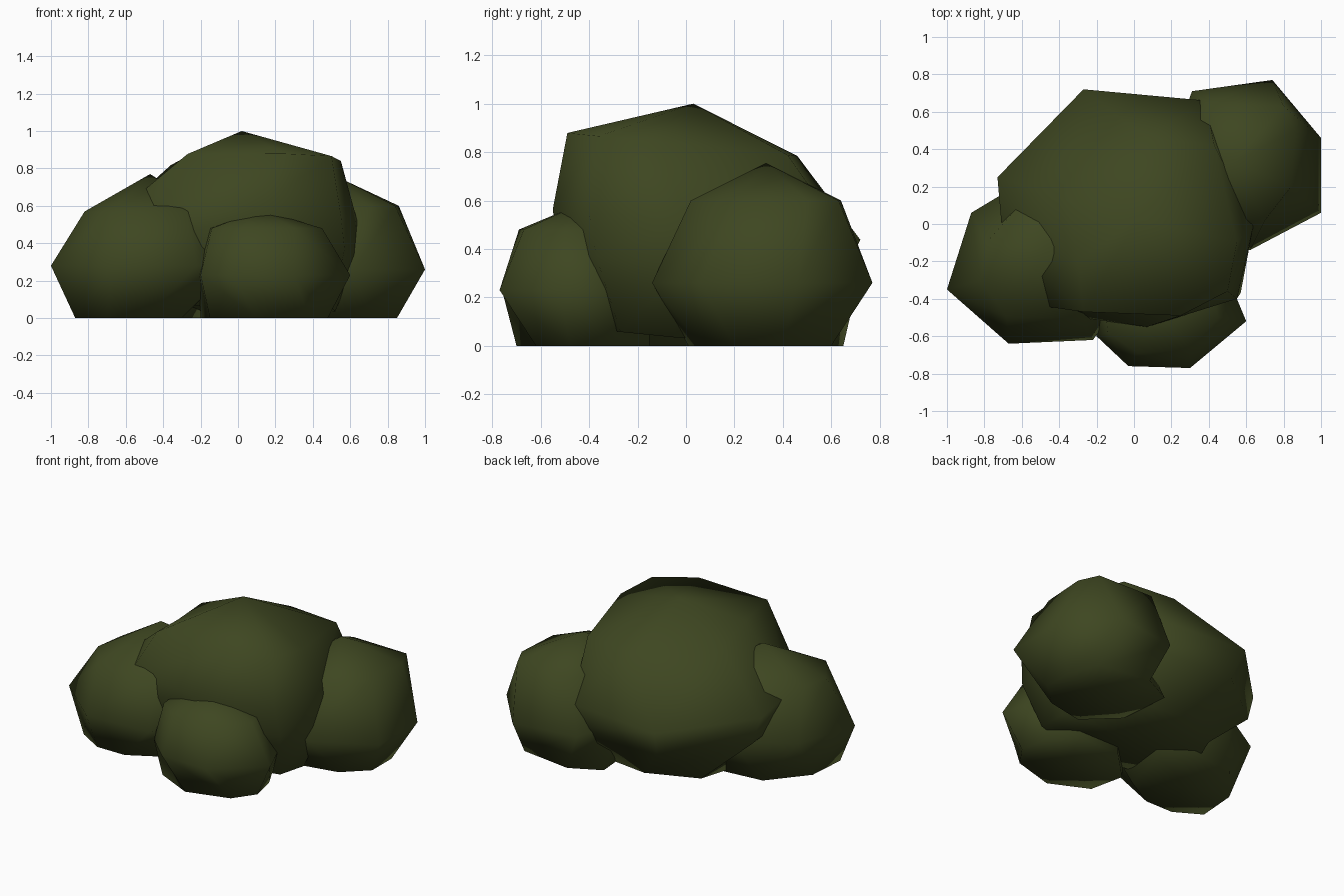
import bpy, bmesh

cube = bpy.data.objects.get("Cube")
if cube:
    bpy.data.objects.remove(cube, do_unlink=True)

leaf = bpy.data.materials.new("dark_leaf_green")
leaf.use_nodes = True
colour = (0.048, 0.062, 0.015, 1)
leaf.diffuse_color = colour
shader = leaf.node_tree.nodes["Principled BSDF"]
shader.inputs["Base Color"].default_value = colour
shader.inputs["Roughness"].default_value = 0.9


def lump(name, rings, top, tilt=0):
    """Low-poly foliage mass lofted through octagonal rings, closed by an apex and a base.
    Each ring is (height, outline); tilt leans the rings so the front sits higher."""
    bm = bmesh.new()
    loops = [[bm.verts.new((x, y, max(0, height - tilt * y))) for x, y in outline]
             for height, outline in rings]
    n = len(loops[0])
    for low, high in zip(loops, loops[1:]):
        for i in range(n):
            j = (i + 1) % n
            bm.faces.new((low[i], low[j], high[j], high[i]))
    apex = bm.verts.new(top)
    foot = loops[0]
    base = bm.verts.new((sum(v.co.x for v in foot) / n,
                         sum(v.co.y for v in foot) / n, rings[0][0]))
    for i in range(n):
        j = (i + 1) % n
        bm.faces.new((loops[-1][i], loops[-1][j], apex))
        bm.faces.new((foot[j], foot[i], base))
    bmesh.ops.recalc_face_normals(bm, faces=bm.faces)
    mesh = bpy.data.meshes.new(name)
    bm.to_mesh(mesh)
    bm.free()
    mesh.materials.append(leaf)
    mesh.shade_smooth()
    obj = bpy.data.objects.new(name, mesh)
    bpy.context.collection.objects.link(obj)
    return obj


# Tall central mass: foot, belly, waist and shoulder rings
lump("main_foliage", [
    (.03, [(.3, .4), (0, .44), (-.33, .31), (-.45, .05),
           (-.42, -.3), (.05, -.4), (.5, -.27), (.52, -.05)]),
    (.33, [(.38, .6), (-.23, .64), (-.67, .27), (-.67, -.1),
           (-.5, -.47), (.05, -.53), (.57, -.37), (.64, 0)]),
    (.51, [(.38, .66), (-.27, .72), (-.73, .25), (-.7, -.1),
           (-.48, -.44), (.07, -.55), (.55, -.4), (.64, 0)]),
    (.83, [(.43, .42), (.07, .46), (-.36, .13), (-.3, -.2),
           (-.27, -.47), (.25, -.49), (.5, -.36), (.55, -.1)]),
], (.02, .03, 1.0), tilt=.1)

# Broad mass on the right
lump("right_foliage", [
    (0, [(-.87, -.38), (-.7, -.48), (-.5, -.48), (-.3, -.37),
         (-.2, 0), (-.35, .15), (-.65, .12), (-.85, -.12)]),
    (.28, [(-1, -.35), (-.67, -.64), (-.22, -.62), (-.02, -.35),
           (-.03, 0), (-.25, .25), (-.52, .27), (-.87, .06)]),
    (.57, [(-.82, -.3), (-.68, -.5), (-.28, -.5), (-.15, -.3),
           (-.15, 0), (-.35, .15), (-.55, .17), (-.79, -.1)]),
], (-.47, -.14, .77))

# Rounded mass at the back left
lump("back_left_foliage", [
    (0, [(.85, .4), (.77, .6), (.42, .65), (.22, .55),
         (.25, .2), (.45, .01), (.7, .06), (.85, .2)]),
    (.26, [(1, .46), (.74, .77), (.31, .71), (.2, .4),
           (.2, .1), (.32, -.1), (.62, -.14), (1, .06)]),
    (.6, [(.86, .5), (.8, .63), (.4, .64), (.3, .45),
          (.3, .2), (.45, .03), (.7, .02), (.84, .2)]),
], (.53, .33, .755))

# Small low mass at the front
lump("front_foliage", [
    (0, [(.48, -.48), (.38, -.62), (.1, -.7), (-.15, -.58),
         (-.2, -.35), (0, -.15), (.3, -.15), (.44, -.3)]),
    (.23, [(.6, -.52), (.3, -.77), (-.03, -.76), (-.2, -.6),
           (-.21, -.35), (0, -.15), (.3, -.15), (.5, -.28)]),
    (.48, [(.45, -.5), (.3, -.67), (.02, -.69), (-.14, -.58),
           (-.16, -.4), (0, -.2), (.28, -.22), (.42, -.35)]),
], (.12, -.45, .58))
